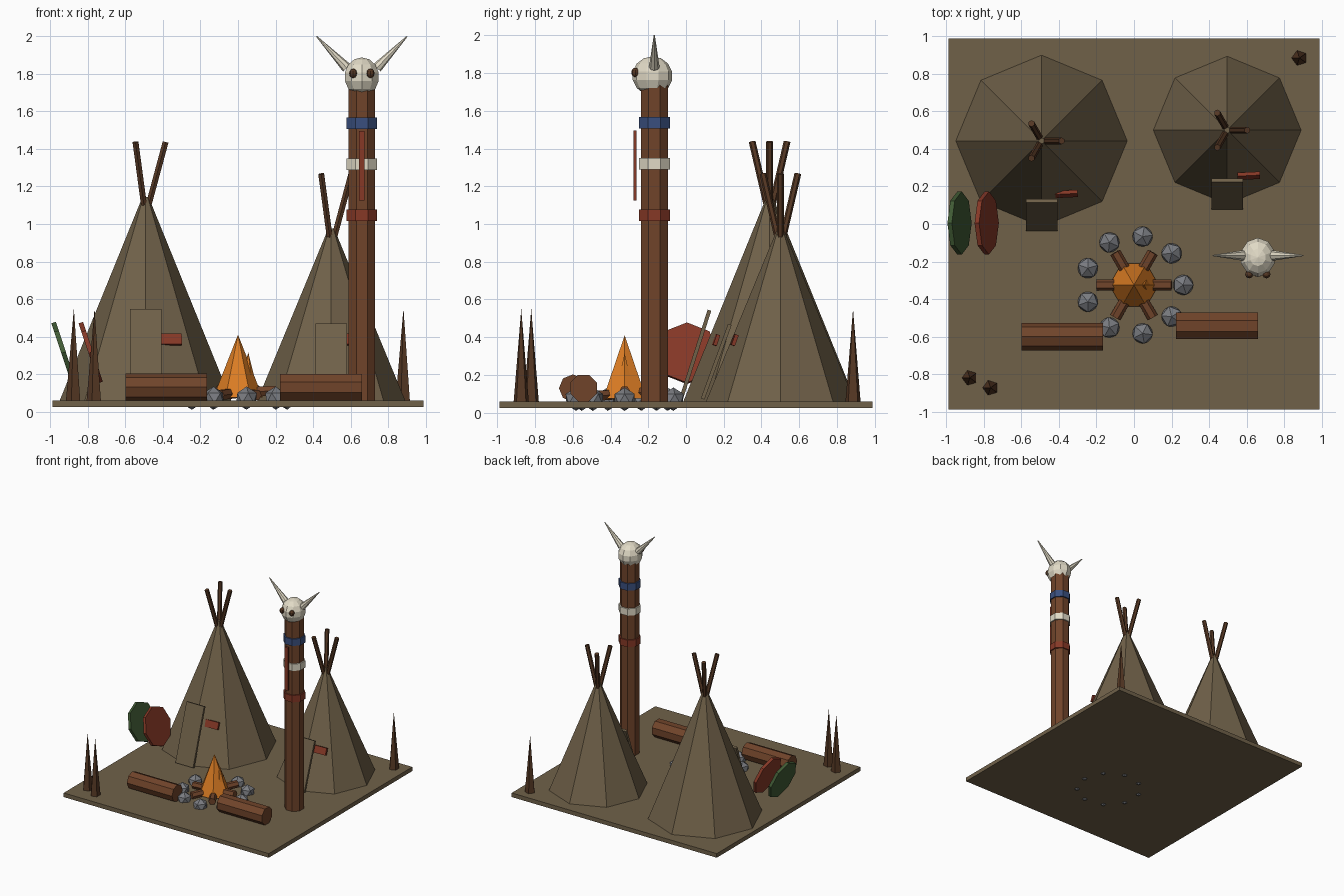
import bpy, bmesh, math
from mathutils import Vector, Matrix

if "Cube" in bpy.data.objects:
    bpy.data.objects.remove(bpy.data.objects["Cube"])


def material(name, r, g, b):
    def lin(c):
        c /= 255
        return c / 12.92 if c < 0.04045 else ((c + 0.055) / 1.055) ** 2.4
    m = bpy.data.materials.new(name)
    m.diffuse_color = (lin(r), lin(g), lin(b), 1)
    m.use_nodes = True
    m.node_tree.nodes["Principled BSDF"].inputs["Base Color"].default_value = m.diffuse_color
    return m


HIDE = material("hide", 112, 97, 73)
WOOD = material("wood", 112, 68, 42)
DARK = material("dark_wood", 86, 56, 36)
BONE = material("bone", 225, 218, 198)
RED = material("red", 134, 56, 38)
BLUE = material("blue", 58, 79, 126)
GREEN = material("green", 64, 90, 52)
STONE = material("stone", 122, 124, 129)
FIRE = material("fire", 222, 126, 36)


def finish(name, bm, mat):
    me = bpy.data.meshes.new(name)
    bm.to_mesh(me)
    bm.free()
    me.materials.append(mat)
    ob = bpy.data.objects.new(name, me)
    bpy.context.collection.objects.link(ob)
    return ob


def rod(name, a, b, r1, r2, sides, mat, spin=0.0):
    """Prism, cone or disc between two points; spin turns the sides."""
    a, b = Vector(a), Vector(b)
    d = b - a
    turn = Vector((0, 0, 1)).rotation_difference(d).to_matrix().to_4x4()
    bm = bmesh.new()
    bmesh.ops.create_cone(bm, cap_ends=True, segments=sides, radius1=r1,
                          radius2=r2, depth=d.length,
                          matrix=Matrix.Translation((a + b) / 2) @ turn @ Matrix.Rotation(spin, 4, 'Z'))
    return finish(name, bm, mat)


def box(name, loc, size, mat, tilt=0.0, yaw=0.0):
    bm = bmesh.new()
    m = (Matrix.Translation(loc) @ Matrix.Rotation(yaw, 4, 'Z')
         @ Matrix.Rotation(tilt, 4, 'X') @ Matrix.Diagonal((*size, 1)))
    bmesh.ops.create_cube(bm, size=1, matrix=m)
    return finish(name, bm, mat)


def ball(name, loc, scale, u, v, mat):
    bm = bmesh.new()
    bmesh.ops.create_uvsphere(bm, u_segments=u, v_segments=v, radius=1,
                              matrix=Matrix.Translation(loc) @ Matrix.Diagonal((*scale, 1)))
    return finish(name, bm, mat)


G = 0.06  # ground surface height
box("ground", (0, 0, 0.042), (1.976, 1.976, 0.036), HIDE)


# Tents with crossing poles
def tent(name, x, y, r, top):
    rod(name + "_cover", (x, y, G), (x, y, top), r, 0.016, 8, HIDE)
    for k in range(3):
        a = k * math.tau / 3
        c, s = math.cos(a), math.sin(a)
        rod(f"{name}_pole_{k}", (x + 0.012 * c, y + 0.012 * s, top - 0.06),
            (x + 0.107 * c, y + 0.107 * s, top + 0.292), 0.018, 0.018, 6, DARK)


tent("large_tent", -0.493, 0.443, 0.457, 1.145)
tent("small_tent", 0.497, 0.50, 0.394, 0.975)

# Leaning door flaps and red tags
box("large_tent_door", (-0.492, 0.048, 0.305), (0.17, 0.02, 0.50), HIDE, -0.31)
box("small_tent_door", (0.497, 0.16, 0.27), (0.17, 0.02, 0.42), HIDE, -0.35)
box("large_tent_tag", (-0.36, 0.16, 0.385), (0.12, 0.02, 0.06), RED, -0.33, 0.05)
box("small_tent_tag", (0.612, 0.257, 0.385), (0.12, 0.02, 0.06), RED, -0.35, 0.05)

# Totem post with bands and hanging banner
TX, TY = 0.66, -0.168
FLAT = math.pi / 8
K = 1 / math.cos(FLAT)
rod("totem_post", (TX, TY, G), (TX, TY, 1.74), 0.0715 * K, 0.0715 * K, 8, WOOD, FLAT)
for name, z, mat in (("red_band", 1.046, RED), ("white_band", 1.319, BONE),
                     ("blue_band", 1.537, BLUE)):
    rod(name, (TX, TY, z - 0.03), (TX, TY, z + 0.03), 0.082 * K, 0.082 * K, 8, mat, FLAT)
box("banner", (TX, -0.27, 1.31), (0.03, 0.018, 0.372), RED)

# Horned skull
ball("skull", (TX, -0.178, 1.785), (0.097, 0.107, 0.103), 10, 7, BONE)
for side, s in (("left", -1), ("right", 1)):
    rod(side + "_horn", (TX + s * 0.08, TY, 1.832), (TX + s * 0.241, TY, 2.0),
        0.028, 0.003, 8, BONE)
    ball(side + "_eye", (TX + s * 0.046, -0.268, 1.803), (0.022, 0.022, 0.025), 8, 6, DARK)

# Camp fire: flames, crossed sticks, stone ring
FY = -0.325
rod("flame", (0, FY, 0.075), (0, FY, 0.41), 0.132, 0.0, 6, FIRE, math.pi / 6)
rod("small_flame", (0.05, FY, 0.075), (0.055, FY, 0.315), 0.065, 0.0, 6, FIRE, math.pi / 6)
for k in range(3):
    a = k * math.pi / 3
    c, s = 0.2 * math.cos(a), 0.2 * math.sin(a)
    rod(f"fire_stick_{k}", (-c, FY - s, 0.088), (c, FY + s, 0.112), 0.03, 0.03, 6, WOOD)
for k in range(9):
    a = k * math.tau / 9
    bm = bmesh.new()
    bmesh.ops.create_icosphere(bm, subdivisions=1, radius=0.062,
                               matrix=Matrix.Translation((0.262 * math.cos(a), FY + 0.262 * math.sin(a), 0.072))
                               @ Matrix.Rotation(a, 4, 'Z'))
    finish(f"fire_stone_{k}", bm, STONE)

# Log benches
rod("left_log", (-0.60, -0.60, 0.13), (-0.165, -0.60, 0.13), 0.073, 0.073, 8, WOOD)
rod("right_log", (0.225, -0.543, 0.13), (0.66, -0.543, 0.13), 0.076, 0.076, 8, WOOD, FLAT)

# Leaning shields
for name, x, mat in (("red_shield", -0.785, RED), ("green_shield", -0.93, GREEN)):
    n = Vector((math.cos(0.32), 0, math.sin(0.32) * 1)) * 0.0125
    c = Vector((x, 0.005, 0.315))
    n.z = -n.z
    n = Vector((n.x, 0, abs(n.z)))
    rod(name, c - n, c + n, 0.168, 0.168, 8, mat)

# Sharp stakes
for k, (x, y) in enumerate(((-0.875, -0.82), (-0.765, -0.873), (0.882, 0.885))):
    rod(f"stake_{k}", (x, y, G), (x, y, 0.55), 0.042, 0.0, 5, DARK, math.pi / 2)
